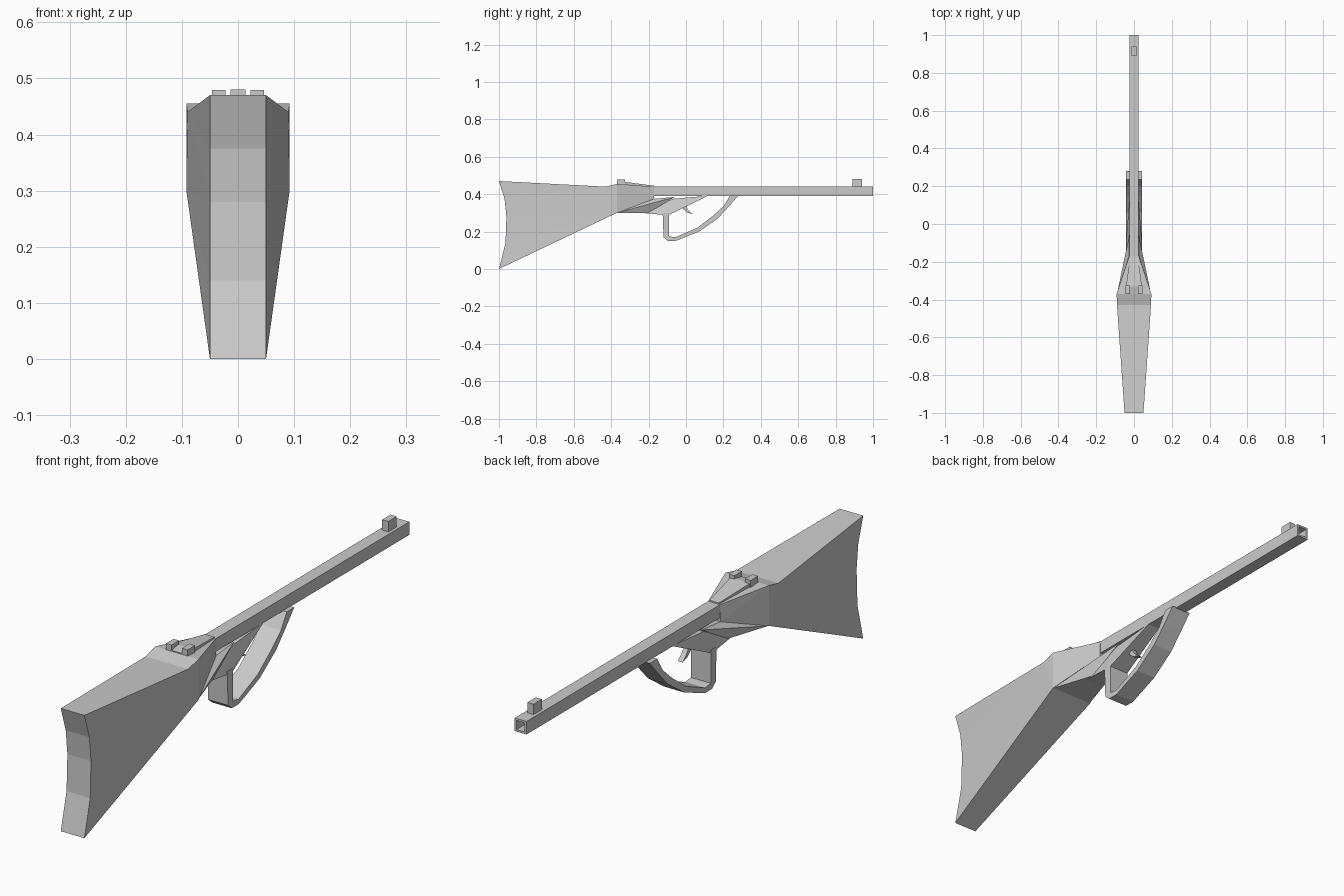
import bpy, bmesh

if "Cube" in bpy.data.objects:
    bpy.data.objects.remove(bpy.data.objects["Cube"])


def finish(name, bm):
    bmesh.ops.recalc_face_normals(bm, faces=bm.faces[:])
    me = bpy.data.meshes.new(name)
    bm.to_mesh(me)
    bm.free()
    ob = bpy.data.objects.new(name, me)
    bpy.context.collection.objects.link(ob)
    return ob


def prism(name, pts, half=None, x=0.0):
    """Side profile of (y, z[, half width]) mirrored across x."""
    bm = bmesh.new()
    sides = []
    for s in (-1, 1):
        sides.append([bm.verts.new((x + s * (half if half else p[2]), p[0], p[1])) for p in pts])
    a, b = sides
    n = len(pts)
    caps = [bm.faces.new(a), bm.faces.new(b)]
    for i in range(n):
        j = (i + 1) % n
        bm.faces.new((a[i], a[j], b[j], b[i]))
    bm.normal_update()
    bmesh.ops.triangulate(bm, faces=caps)
    return finish(name, bm)


def hull(name, pts):
    bm = bmesh.new()
    for y, z, w in pts:
        for s in (-1, 1):
            bm.verts.new((s * w, y, z))
    bmesh.ops.convex_hull(bm, input=bm.verts[:])
    return finish(name, bm)


def box(name, x0, x1, y0, y1, z0, z1):
    return prism(name, [(y0, z0), (y1, z0), (y1, z1), (y0, z1)], (x1 - x0) / 2, (x0 + x1) / 2)


# Butt stock with concave end
prism("butt_stock", [(-1, 0, .05), (-.37, .30, .092), (-.37, .455, .092), (-.43, .44, .09),
                     (-1, .47, .05), (-.97, .375, .05), (-.96, .28, .05), (-.965, .14, .05)])

# Tapered wrist and the wedge beneath it
prism("wrist", [(-.37, .30, .092), (-.17, .375, .027), (-.17, .44, .025), (-.37, .455, .092)])
hull("under_wedge", [(-.37, .30, .09), (-.2, .30, .035), (-.17, .375, .026), (-.06, .385, .025)])
hull("grip_plate", [(-.24, .30, .035), (-.125, .29, .042), (-.09, .29, .042), (-.01, .342, .03),
                    (-.07, .375, .025), (.12, .392, .025)])

# Barrel with a square bore
barrel = box("barrel", -.025, .025, -.18, 1, .39, .44)
bm = bmesh.new()
bm.from_mesh(barrel.data)
bm.normal_update()
muzzle = max(bm.faces, key=lambda f: f.calc_center_median().y)
bmesh.ops.inset_region(bm, faces=[muzzle], thickness=.011)
hole = bmesh.ops.extrude_discrete_faces(bm, faces=[muzzle])["faces"][0]
bmesh.ops.translate(bm, verts=hole.verts[:], vec=(0, -.15, 0))
bm.to_mesh(barrel.data)
bm.free()

# Guard loop
prism("lever_guard", [(-.125, .30), (-.12, .17), (-.097, .15), (-.055, .15), (.07, .20),
                      (.17, .27), (.23, .335), (.28, .392), (.235, .392), (.20, .335),
                      (.145, .285), (.06, .22), (-.055, .17), (-.09, .174), (-.09, .30)], .042)

# Curved trigger
prism("trigger", [(-.02, .35), (-.015, .32), (.005, .302), (.035, .293),
                  (.012, .315), (.002, .33), (.002, .35)], .01)

# Sights
box("front_sight", -.013, .013, .89, .94, .435, .48)
prism("rear_sight_ramp", [(-.37, .455, .046), (-.37, .459, .046), (-.33, .466, .042),
                          (-.17, .445, .02), (-.17, .435, .02)])
for s, side in ((-1, "left"), (1, "right")):
    box("rear_sight_" + side, s * .034 - .012, s * .034 + .012, -.37, -.325, .45, .479)
